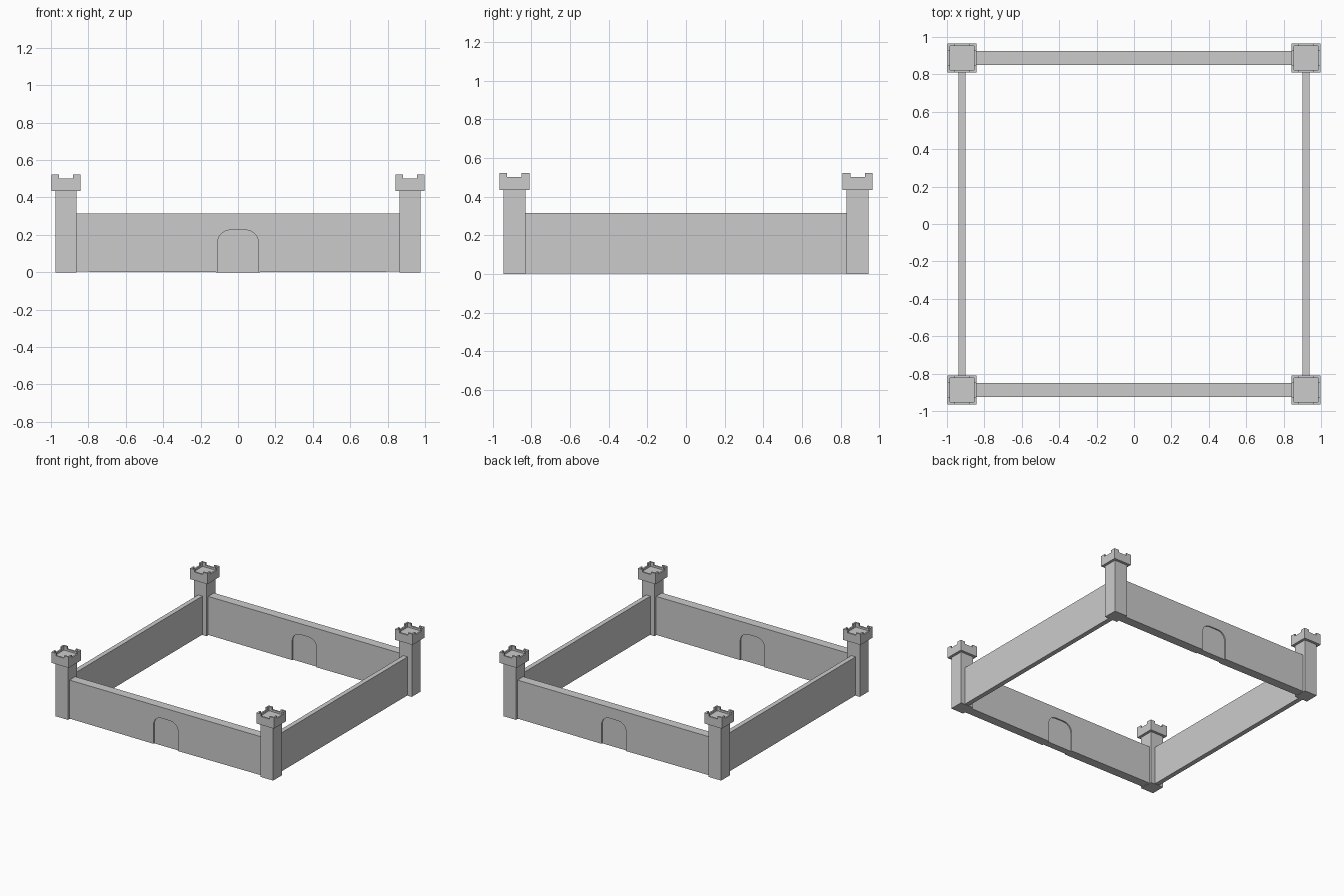
import bpy, bmesh, math
from mathutils import Vector

if "Cube" in bpy.data.objects:
    bpy.data.objects.remove(bpy.data.objects["Cube"])

TX, TY = 0.92, 0.888      # tower centres
WALL_TOP = 0.315


def add_mesh(name, bm):
    bmesh.ops.recalc_face_normals(bm, faces=bm.faces)
    mesh = bpy.data.meshes.new(name)
    bm.to_mesh(mesh)
    bm.free()
    obj = bpy.data.objects.new(name, mesh)
    bpy.context.collection.objects.link(obj)
    return obj


def box(name, lo, hi):
    bm = bmesh.new()
    bmesh.ops.create_cube(bm, size=1)
    lo, hi = Vector(lo), Vector(hi)
    for v in bm.verts:
        v.co = (lo + hi) / 2 + v.co * (hi - lo)
    return add_mesh(name, bm)


def prism(name, outline, y0, y1):
    """Extrude an x/z outline along y."""
    bm = bmesh.new()
    face = bm.faces.new([bm.verts.new((x, y0, z)) for x, z in outline])
    ext = bmesh.ops.extrude_face_region(bm, geom=[face])
    moved = [g for g in ext["geom"] if isinstance(g, bmesh.types.BMVert)]
    bmesh.ops.translate(bm, verts=moved, vec=(0, y1 - y0, 0))
    return add_mesh(name, bm)


# Gate arch outline: straight jambs, rounded shoulders, flat top
R, HALF, TOP = 0.07, 0.11, 0.226
right = [(HALF - R + R * math.cos(a), TOP - R + R * math.sin(a))
         for a in [math.pi / 2 * i / 6 for i in range(7)]]
arch = [(HALF, 0)] + right + [(-x, z) for x, z in reversed(right)] + [(-HALF, 0)]

# Front and back walls with a recessed gate panel
for side, s in (("front", -1), ("back", 1)):
    yc = s * TY
    wall = [(-0.87, 0.003), (-0.87, WALL_TOP), (0.87, WALL_TOP), (0.87, 0.003)]
    prism(side + "_wall", wall + arch, yc - 0.037, yc + 0.037)
    prism(side + "_gate", arch, yc - 0.027, yc + 0.027)

# Thin side walls
for side, s in (("left", -1), ("right", 1)):
    box(side + "_wall", (s * TX - 0.019, -0.84, 0.003), (s * TX + 0.019, 0.84, WALL_TOP))

# Battlement: block hollowed out, with a notch in each side
H, INNER, NOTCH = 0.078, 0.065, 0.037
head = box("battlement", (-H, -H, 0.435), (H, H, 0.522))
cutters = [
    box("hollow_cutter", (-INNER, -INNER, 0.487), (INNER, INNER, 0.6)),
    box("notch_cutter_x", (-0.2, -NOTCH, 0.502), (0.2, NOTCH, 0.61)),
    box("notch_cutter_y", (-NOTCH, -0.2, 0.502), (NOTCH, 0.2, 0.62)),
]
for c in cutters:
    c.hide_render = True
    mod = head.modifiers.new(c.name, 'BOOLEAN')
    mod.operation, mod.solver, mod.object = 'DIFFERENCE', 'EXACT', c
bpy.context.view_layer.update()
head_mesh = bpy.data.meshes.new_from_object(
    head.evaluated_get(bpy.context.evaluated_depsgraph_get()))
for o in [head] + cutters:
    bpy.data.objects.remove(o)

# Four corner towers
for fb, sy in (("front", -1), ("back", 1)):
    for lr, sx in (("left", -1), ("right", 1)):
        x, y = sx * TX, sy * TY
        box(f"{fb}_{lr}_tower", (x - 0.057, y - 0.057, 0), (x + 0.057, y + 0.057, 0.436))
        top = bpy.data.objects.new(f"{fb}_{lr}_battlement", head_mesh)
        top.location = (x, y, 0)
        bpy.context.collection.objects.link(top)
